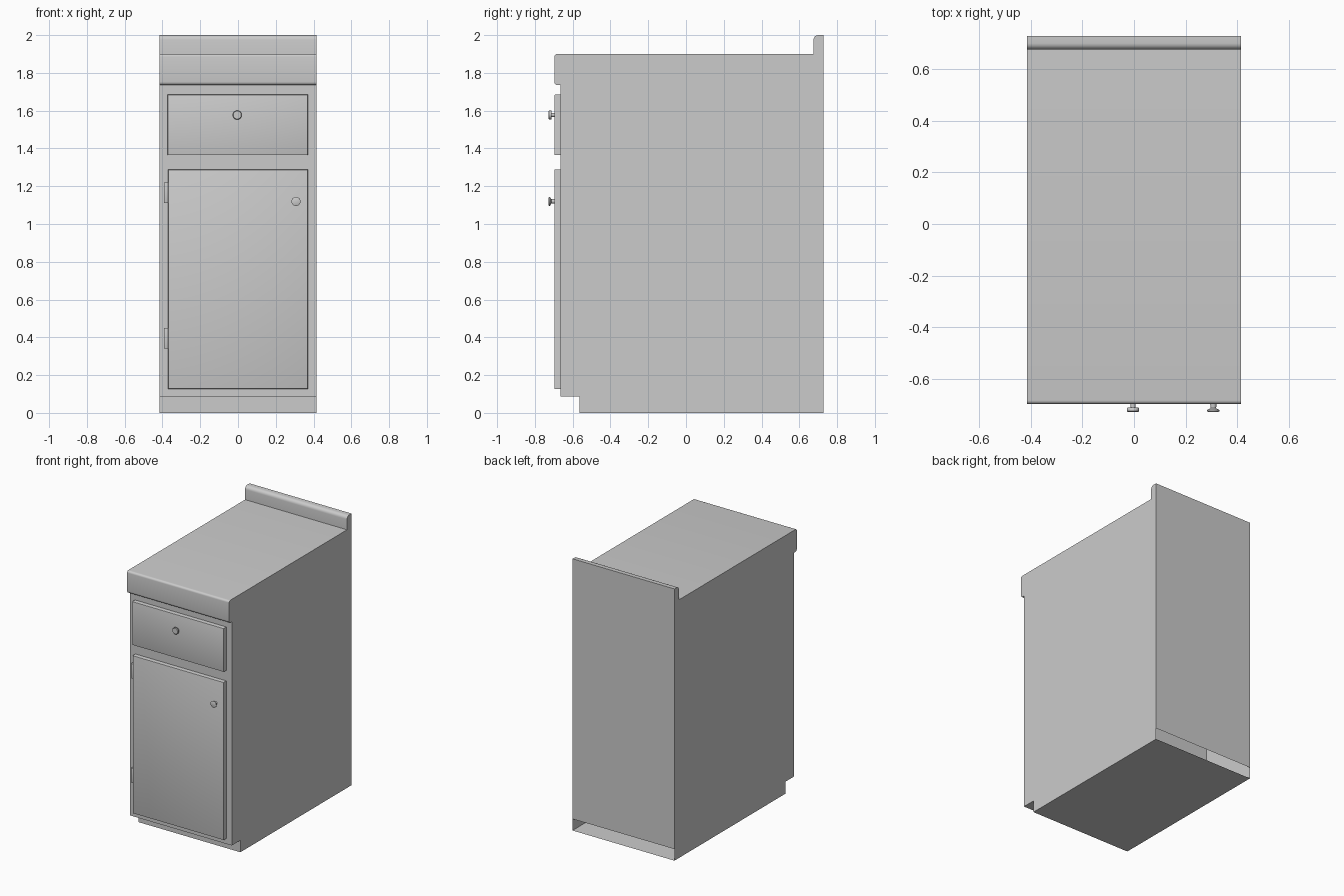
import bpy, bmesh, math

if "Cube" in bpy.data.objects:
    bpy.data.objects.remove(bpy.data.objects["Cube"])

HALF_W = 0.415
BACK = 0.727
FRONT = -0.665      # cabinet face
LIP = -0.697        # countertop and door fronts


def finish(name, bm, angle=35):
    bmesh.ops.recalc_face_normals(bm, faces=bm.faces)
    mesh = bpy.data.meshes.new(name)
    bm.to_mesh(mesh)
    bm.free()
    obj = bpy.data.objects.new(name, mesh)
    bpy.context.collection.objects.link(obj)
    bpy.ops.object.select_all(action='DESELECT')
    obj.select_set(True)
    bpy.context.view_layer.objects.active = obj
    bpy.ops.object.shade_smooth_by_angle(angle=math.radians(angle))
    return obj


def box(name, x, y, z, bevel=0.0):
    bm = bmesh.new()
    bmesh.ops.create_cube(bm, size=1)
    for v in bm.verts:
        v.co = [(lo + hi) / 2 + c * (hi - lo) for c, (lo, hi) in zip(v.co, (x, y, z))]
    if bevel:
        front = min(v.co.y for v in bm.verts)
        edges = [e for e in bm.edges if all(abs(v.co.y - front) < 1e-5 for v in e.verts)]
        bmesh.ops.bevel(bm, geom=edges, offset=bevel, segments=2, profile=0.5, affect='EDGES')
    return finish(name, bm)


def arc(cy, cz, r, a0, a1, n=5):
    angles = [math.radians(a0 + (a1 - a0) * i / n) for i in range(n + 1)]
    return [(cy + r * math.cos(a), cz + r * math.sin(a)) for a in angles]


def knob(name, x, z, profile, sides=24):
    # lathe of (radius, y) pairs around the y axis
    bm = bmesh.new()
    rings = [[bm.verts.new((x + r * math.cos(2 * math.pi * i / sides), y,
                            z + r * math.sin(2 * math.pi * i / sides)))
              for i in range(sides)] for r, y in profile]
    for a, b in zip(rings, rings[1:]):
        for i in range(sides):
            j = (i + 1) % sides
            bm.faces.new((a[i], a[j], b[j], b[i]))
    bm.faces.new(rings[-1])
    return finish(name, bm)


# Cabinet shell: side profile with toe kick, rounded countertop lip and backsplash
profile = [(BACK, 0.085), (BACK, 0), (-0.565, 0), (-0.565, 0.088), (FRONT, 0.088), (FRONT, 1.735)]
profile += arc(LIP + 0.018, 1.753, 0.018, 270, 180)
profile += arc(LIP + 0.015, 1.885, 0.015, 180, 90)
profile += [(0.675, 1.9)] + arc(0.70, 1.975, 0.025, 180, 90) + [(BACK, 2.0)]
bm = bmesh.new()
left, right = [[bm.verts.new((s * HALF_W, y, z)) for y, z in profile] for s in (-1, 1)]
bm.faces.new(left)
bm.faces.new(right[::-1])
for i in range(1, len(profile)):        # the lowest back strip stays open
    j = (i + 1) % len(profile)
    bm.faces.new((left[i], right[i], right[j], left[j]))
finish("cabinet_shell", bm)

# Inner partition seen through the gap at the bottom of the back
bm = bmesh.new()
bm.faces.new([bm.verts.new((x * HALF_W, 0.27, z))
              for x, z in ((-1, 0.1), (1, 0.1), (1, 1.9), (-1, 1.9))])
finish("inner_partition", bm)

# Drawer front and door
box("drawer_front", (-0.373, 0.37), (LIP, FRONT), (1.365, 1.685), 0.004)
box("door", (-0.37, 0.37), (LIP, FRONT), (0.127, 1.288), 0.004)

# Hinges on the left edge of the door
for label, z in (("lower", 0.395), ("upper", 1.165)):
    box(label + "_hinge", (-0.392, -0.37), (-0.685, FRONT), (z - 0.055, z + 0.055), 0.005)

# Knobs: thick cap on the drawer, flared cap on the door
knob("drawer_knob", -0.004, 1.577, [(0.010, LIP), (0.010, -0.711), (0.022, -0.711), (0.024, -0.714),
                                    (0.024, -0.724), (0.021, -0.727)])
knob("door_knob", 0.307, 1.12, [(0.012, LIP), (0.011, -0.713), (0.018, -0.717), (0.024, -0.720),
                                (0.024, -0.725), (0.020, -0.727)])
